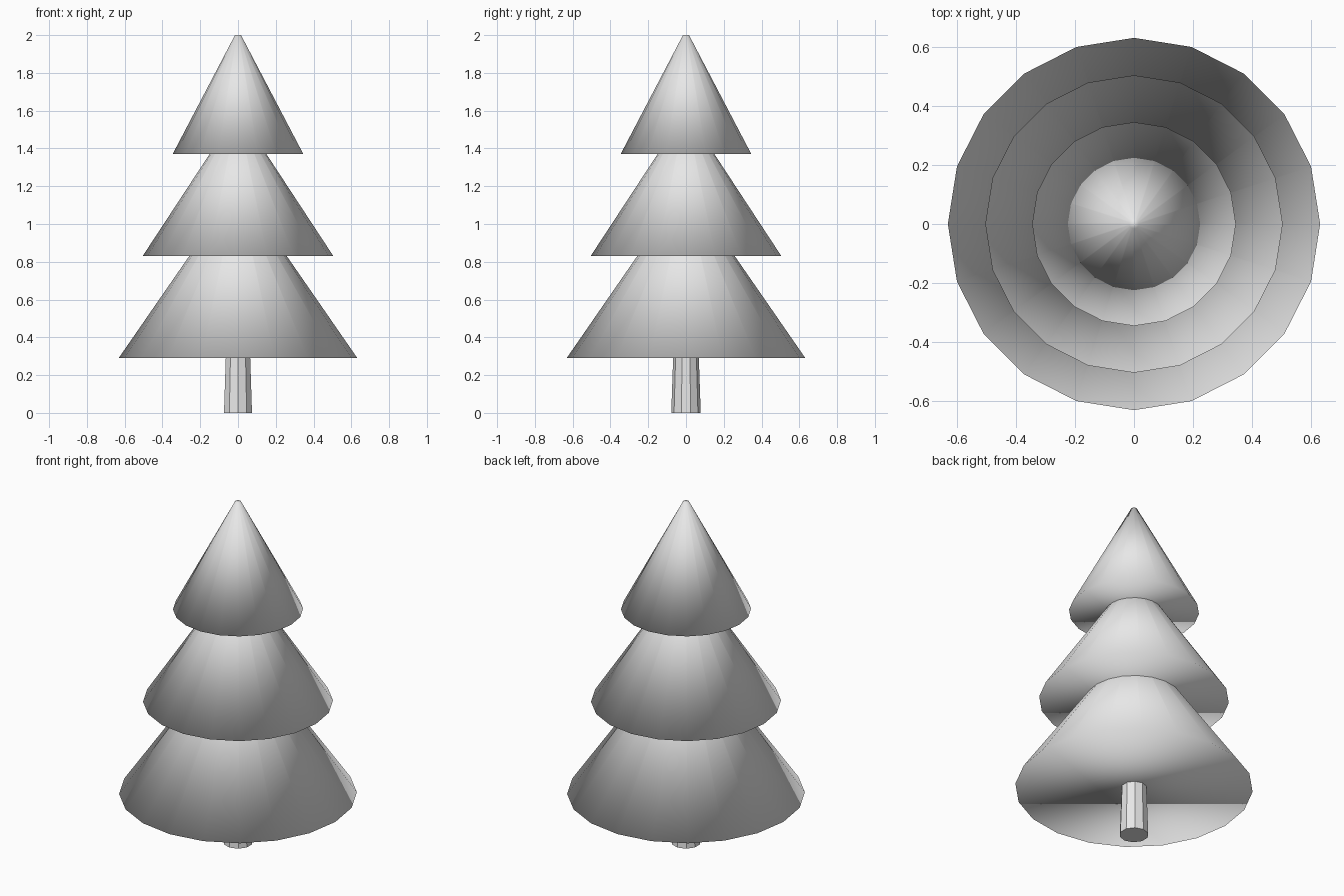
import bpy
import bmesh
from mathutils import Matrix

default_cube = bpy.data.objects.get("Cube")
if default_cube:
    bpy.data.objects.remove(default_cube, do_unlink=True)

# One plain grey for the whole tree
grey = bpy.data.materials.new("plain_grey")
grey.use_nodes = True
colour = (0.8, 0.8, 0.8, 1.0)
grey.diffuse_color = colour
grey.node_tree.nodes["Principled BSDF"].inputs["Base Color"].default_value = colour


def add_frustum(name, sides, bottom_radius, top_radius, bottom, top, smooth):
    """Closed, capped frustum standing upright on the z axis."""
    bm = bmesh.new()
    bmesh.ops.create_cone(
        bm, cap_ends=True, segments=sides,
        radius1=bottom_radius, radius2=top_radius, depth=top - bottom,
        matrix=Matrix.Translation((0, 0, (top + bottom) / 2)))
    for face in bm.faces:
        face.smooth = smooth
    mesh = bpy.data.meshes.new(name)
    bm.to_mesh(mesh)
    bm.free()
    mesh.materials.append(grey)
    obj = bpy.data.objects.new(name, mesh)
    bpy.context.collection.objects.link(obj)
    return obj


# Faceted, slightly tapered trunk running up into the foliage
add_frustum("trunk", 10, 0.078, 0.061, 0, 0.5, False)

# Three overlapping foliage tiers, smooth all round including the undersides
TIERS = [
    ("lower_foliage", 0.632, 0.29, 1.18),
    ("middle_foliage", 0.505, 0.83, 1.575),
    ("upper_foliage", 0.346, 1.37, 2.0),
]
for name, radius, bottom, top in TIERS:
    add_frustum(name, 20, radius, 0.016, bottom, top, True)
